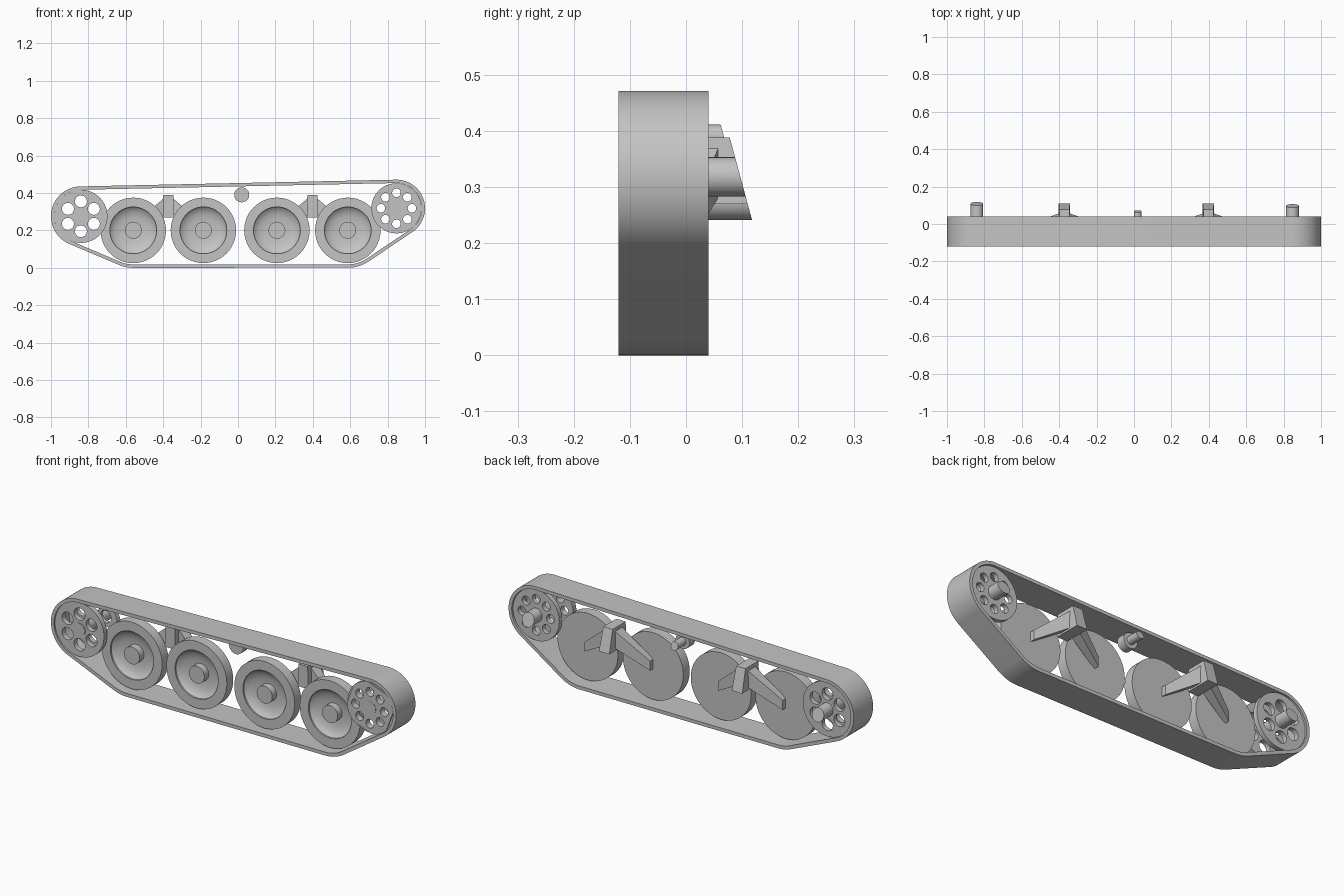
import bpy, bmesh, math
from mathutils import Vector, Matrix

cube = bpy.data.objects.get("Cube")
if cube:
    bpy.data.objects.remove(cube)

grey = bpy.data.materials.new("plain_grey")
grey.use_nodes = True
grey.diffuse_color = (0.55, 0.55, 0.55, 1)
grey.node_tree.nodes["Principled BSDF"].inputs["Base Color"].default_value = grey.diffuse_color


def finish(obj):
    obj.data.materials.clear()
    obj.data.materials.append(grey)
    bpy.ops.object.select_all(action='DESELECT')
    obj.select_set(True)
    bpy.context.view_layer.objects.active = obj
    bpy.ops.object.shade_smooth_by_angle(angle=math.radians(30))
    return obj


def mesh_object(name, bm):
    bmesh.ops.recalc_face_normals(bm, faces=bm.faces)
    mesh = bpy.data.meshes.new(name)
    bm.to_mesh(mesh)
    bm.free()
    obj = bpy.data.objects.new(name, mesh)
    bpy.context.collection.objects.link(obj)
    return finish(obj)


def circle(cx, cz, r, n=32):
    return [(cx + r * math.cos(math.tau * i / n), cz + r * math.sin(math.tau * i / n))
            for i in range(n)]


def plate(name, loops, y0, y1):
    """Flat plate in the x-z plane; the first loop is the outline, the rest are holes."""
    curve = bpy.data.curves.new(name, 'CURVE')
    curve.dimensions = '2D'
    curve.fill_mode = 'BOTH'
    curve.extrude = (y1 - y0) / 2
    for loop in loops:
        spline = curve.splines.new('POLY')
        spline.points.add(len(loop) - 1)
        for point, (x, z) in zip(spline.points, loop):
            point.co = (x, z, 0, 1)
        spline.use_cyclic_u = True
    obj = bpy.data.objects.new(name, curve)
    bpy.context.collection.objects.link(obj)
    obj.rotation_euler.x = math.pi / 2
    obj.location.y = (y0 + y1) / 2
    bpy.ops.object.select_all(action='DESELECT')
    obj.select_set(True)
    bpy.context.view_layer.objects.active = obj
    bpy.ops.object.convert(target='MESH')
    obj = bpy.context.view_layer.objects.active
    obj.name = name
    return finish(obj)


def lathe(name, x, z, profile):
    """Spin (radius, y) points about an axis along y."""
    bm = bmesh.new()
    verts = [bm.verts.new((r, y, 0)) for r, y in profile]
    edges = [bm.edges.new(pair) for pair in zip(verts, verts[1:])]
    bmesh.ops.spin(bm, geom=verts + edges, cent=(0, 0, 0), axis=(0, 1, 0),
                   angle=math.tau, steps=48)
    bmesh.ops.remove_doubles(bm, verts=bm.verts, dist=0.0001)
    bmesh.ops.translate(bm, verts=bm.verts, vec=(x, 0, z))
    return mesh_object(name, bm)


def hull_y(z):
    """Sloping side that all the mounts meet."""
    return 0.118 - (z - 0.24) * 0.27


def shaft(name, x, z, r, y0, offset=0.0):
    bm = bmesh.new()
    bmesh.ops.create_cone(bm, cap_ends=True, segments=32, radius1=r, radius2=r, depth=1,
                          matrix=Matrix.Translation((x, 0, z)) @ Matrix.Rotation(math.pi / 2, 4, 'X'))
    for v in bm.verts:
        v.co.y = y0 if v.co.y < 0 else hull_y(v.co.z) + offset
    return mesh_object(name, bm)


def hexahedron(name, start, end):
    """Block between two four-cornered end sections."""
    bm = bmesh.new()
    a = [bm.verts.new(p) for p in start]
    b = [bm.verts.new(p) for p in end]
    bm.faces.new(a)
    bm.faces.new(b)
    for i in range(4):
        j = (i + 1) % 4
        bm.faces.new((a[i], a[j], b[j], b[i]))
    return mesh_object(name, bm)


IDLER, SPROCKET = (-0.84, 0.275), (0.847, 0.318)
WHEELS, WHEEL_Z = (-0.56, -0.185, 0.208, 0.587), 0.2

# Track band wrapped around the end wheels and outer road wheels
supports = [(Vector(IDLER), 0.16), (Vector(SPROCKET), 0.153),
            (Vector((WHEELS[0], WHEEL_Z)), 0.2), (Vector((WHEELS[-1], WHEEL_Z)), 0.2)]
outer, inner = [], []
for i in range(144):
    d = Vector((math.cos(math.tau * i / 144), math.sin(math.tau * i / 144)))
    c, r = max(supports, key=lambda s: s[0].dot(d) + s[1])
    outer.append(tuple(c + d * r))
    inner.append(tuple(c + d * (r - 0.018)))
plate("track_band", [outer, inner], -0.12, 0.04)

# Dished road wheels
wheel_profile = [(0, -0.078), (0.045, -0.078), (0.045, -0.042), (0.07, -0.044),
                 (0.095, -0.05), (0.115, -0.06), (0.125, -0.07), (0.125, -0.078),
                 (0.175, -0.078), (0.175, -0.025), (0, -0.025)]
for i, x in enumerate(WHEELS):
    lathe(f"road_wheel_{i + 1}", x, WHEEL_Z, wheel_profile)


# Paired end-wheel discs with through holes
def hole_ring(centre, count, ring, r):
    return [circle(cx, cz, r, 24) for cx, cz in circle(*centre, ring, count)]


idler_holes = [circle(IDLER[0] + 0.08 * math.sin(math.tau * k / 6),
                      IDLER[1] + 0.08 * math.cos(math.tau * k / 6), 0.032, 24) for k in range(6)]
sprocket_holes = hole_ring(SPROCKET, 8, 0.083, 0.023)
for side, y0, y1 in (("front", -0.112, -0.085), ("back", 0.005, 0.03)):
    plate(f"idler_disc_{side}", [circle(*IDLER, 0.142, 64)] + idler_holes, y0, y1)
    plate(f"sprocket_disc_{side}", [circle(*SPROCKET, 0.134, 64)] + sprocket_holes, y0, y1)

# Thin sprocket face with four flattened edges
face = []
for i in range(72):
    t = math.tau * i / 72
    r = min(0.134, 0.122 / max(abs(math.cos(t + 0.35)), abs(math.sin(t + 0.35))))
    face.append((SPROCKET[0] + r * math.cos(t), SPROCKET[1] + r * math.sin(t)))
plate("sprocket_face", [face] + sprocket_holes, -0.119, -0.112)

# Axles and return roller
shaft("idler_axle", *IDLER, 0.034, -0.116)
shaft("sprocket_axle", *SPROCKET, 0.035, -0.12)
shaft("return_roller_axle", 0.02, 0.39, 0.021, -0.01, -0.01)
lathe("return_roller", 0.02, 0.39, [(0, -0.045), (0.04, -0.045), (0.04, 0.0), (0, 0.0)])

# Suspension mounts, each with two tapering arms reaching the wheel centres
for n, (left, right) in enumerate((WHEELS[:2], WHEELS[2:])):
    mid = (left + right) / 2
    ends = []
    for z, w in ((0.27, 0.03), (0.388, 0.027)):
        ends.append([(mid - w, -0.03, z), (mid + w, -0.03, z),
                     (mid + w, hull_y(z), z), (mid - w, hull_y(z), z)])
    hexahedron(f"suspension_mount_{n + 1}", *ends)
    for label, x in (("right", left), ("left", right)):
        s = math.copysign(0.02, x - mid)
        root = [(mid + s, y, z) for y, z in ((0.0, 0.285), (0.06, 0.285), (0.06, 0.375), (0.0, 0.375))]
        tip = [(x, y, z) for y, z in ((-0.03, 0.185), (0.0, 0.185), (0.0, 0.235), (-0.03, 0.235))]
        hexahedron(f"suspension_arm_{n + 1}_{label}", root, tip)
